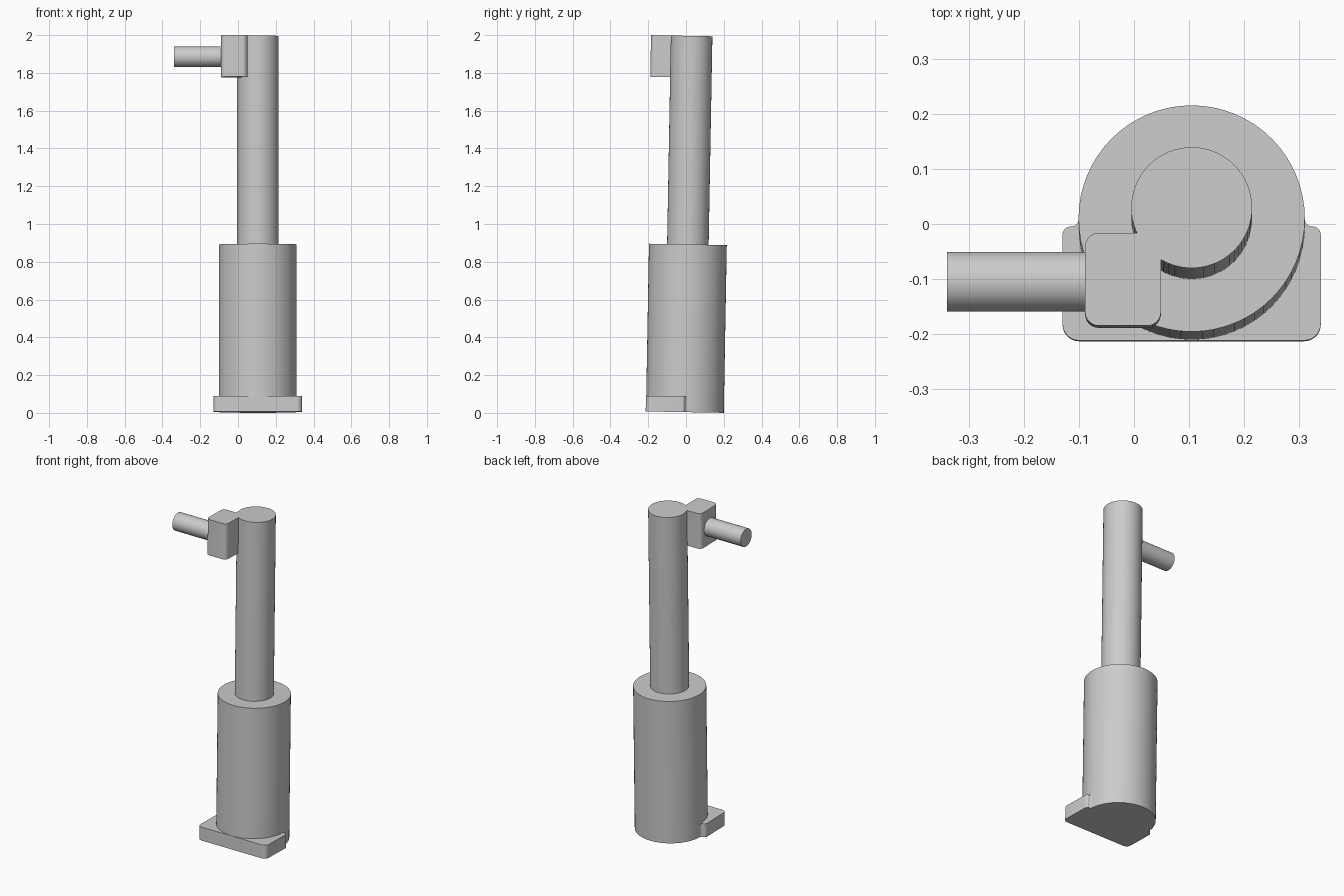
import bpy, bmesh
from math import sin, cos, pi, radians
from mathutils import Matrix, Vector

cube = bpy.data.objects.get("Cube")
if cube:
    bpy.data.objects.remove(cube, do_unlink=True)

metal = bpy.data.materials.new("plain_grey")
metal.use_nodes = True
GREY = (0.6, 0.6, 0.6, 1)
metal.diffuse_color = GREY
metal.node_tree.nodes["Principled BSDF"].inputs["Base Color"].default_value = GREY


def arc(cx, cy, r, start, end, steps=8):
    """Points on an arc, angles in degrees."""
    angles = [radians(start + (end - start) * i / steps) for i in range(steps + 1)]
    return [(cx + r * cos(a), cy + r * sin(a)) for a in angles]


def prism(name, outline, z0, z1):
    """Extrude a closed outline upward from z0 to z1."""
    bm = bmesh.new()
    face = bm.faces.new([bm.verts.new((x, y, z0)) for x, y in outline])
    top = bmesh.ops.extrude_face_region(bm, geom=[face])["geom"]
    verts = [v for v in top if isinstance(v, bmesh.types.BMVert)]
    bmesh.ops.translate(bm, verts=verts, vec=(0, 0, z1 - z0))
    bmesh.ops.recalc_face_normals(bm, faces=bm.faces)
    mesh = bpy.data.meshes.new(name)
    bm.to_mesh(mesh)
    bm.free()
    mesh.materials.append(metal)
    obj = bpy.data.objects.new(name, mesh)
    bpy.context.collection.objects.link(obj)
    return obj


def rod(name, radius, z0, z1, sides=64):
    return prism(name, arc(0, 0, radius, 0, 360, sides)[:-1], z0, z1)


def fuse(target, part):
    """Union a part into the target, then discard it."""
    mod = target.modifiers.new("union", "BOOLEAN")
    mod.operation = "UNION"
    mod.solver = "EXACT"
    mod.object = part
    bpy.context.view_layer.objects.active = target
    bpy.ops.object.modifier_apply(modifier=mod.name)
    bpy.data.objects.remove(part, do_unlink=True)


BODY_R, BODY_TOP, SHAFT_R, TOP = 0.206, 0.888, 0.11, 1.992

# Wide lower body with a flat foot, blended into the body at the back
body = rod("lower_body", BODY_R, 0, BODY_TOP)
W, F = 0.235, -0.2075
half = (arc(W - 0.03, F + 0.03, 0.03, -90, 0)
        + arc(W - 0.015, -0.015, 0.015, 0, 90)
        + arc(W - 0.016, 0.013, 0.013, -90, -180))
foot = prism("foot_plate", half + [(-x, y) for x, y in reversed(half)], 0, 0.083)
fuse(body, foot)

# Slim shaft standing on the body
shaft = rod("shaft", SHAFT_R, BODY_TOP, TOP)

# Rounded bracket at the shaft's top, its inner corner buried in the shaft
X0, X1, Y0, Y1 = -0.194, -0.056, -0.215, -0.046
R = 0.025
bracket = prism("bracket", arc(X0 + R, Y0 + R, R, 180, 270)
                + arc(X1 - R, Y0 + R, R, 270, 360)
                + [(X1, Y1)]
                + arc(X0 + R, Y1 - R, R, 90, 180), 1.772, TOP)
fuse(shaft, bracket)

# Side handle
handle = rod("side_handle", 0.0545, -0.445, -0.19, 48)
handle.data.transform(Matrix.Translation((0, -0.133, 1.879))
                      @ Matrix.Rotation(pi / 2, 4, "Y"))

# Slight backward lean, shared by every part
lean = Matrix.Translation((0.105, -0.006, 0.004)) @ Matrix.Rotation(radians(-1.03), 4, "X")
bpy.ops.object.select_all(action="DESELECT")
for obj in (body, shaft, handle):
    obj.data.transform(lean)
    obj.select_set(True)
bpy.context.view_layer.objects.active = body
bpy.ops.object.shade_smooth_by_angle(angle=radians(30))
